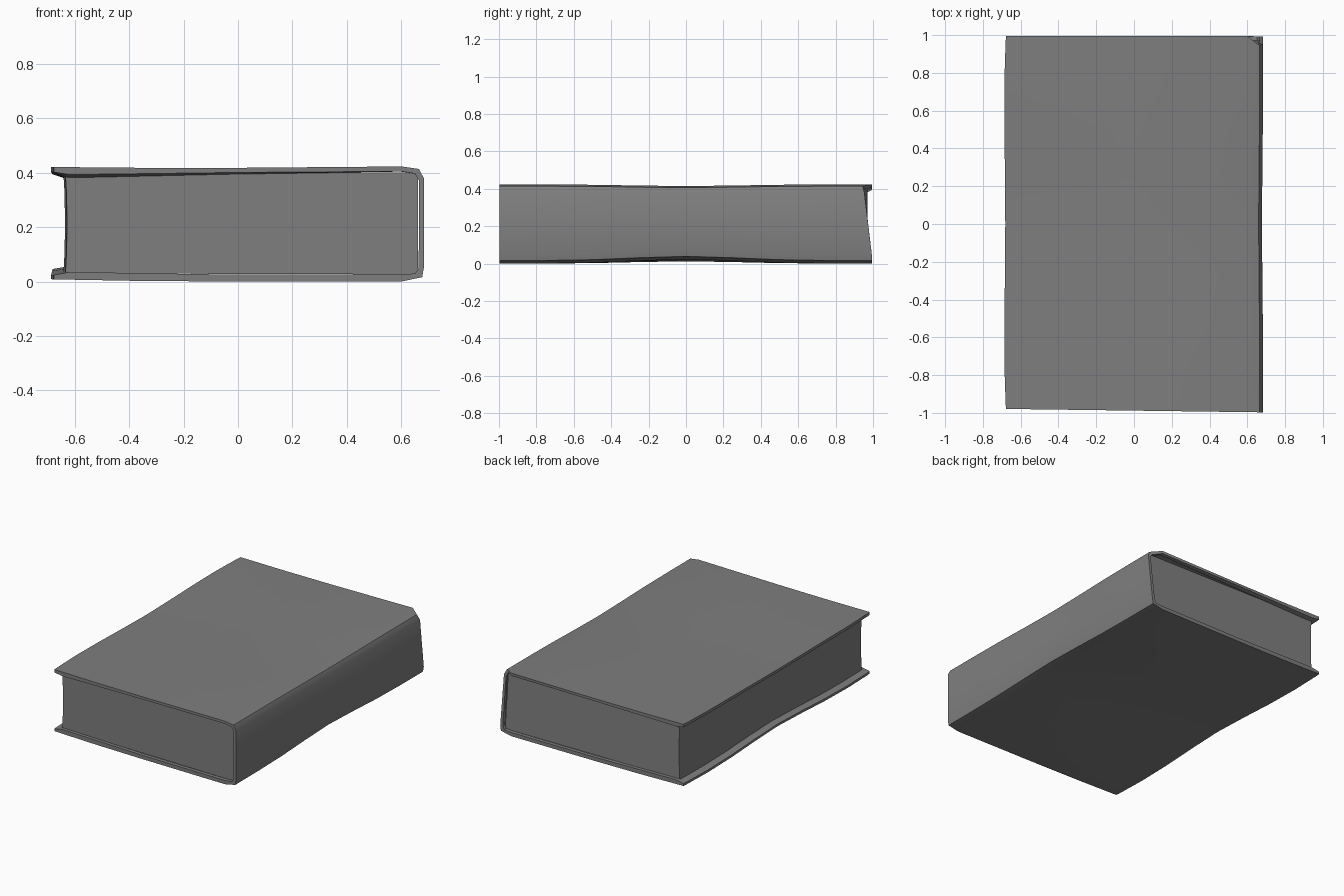
import bpy, bmesh, math

if "Cube" in bpy.data.objects:
    bpy.data.objects.remove(bpy.data.objects["Cube"])

STATIONS = [-1, -0.975, -0.75, -0.5, -0.25, 0, 0.25, 0.5, 0.75, 0.975, 1]

grey = bpy.data.materials.new("dark_grey")
grey.diffuse_color = (0.21, 0.21, 0.21, 1)
grey.use_nodes = True
grey.node_tree.nodes["Principled BSDF"].inputs["Base Color"].default_value = grey.diffuse_color


def warp(x, y, z):
    """Gentle wear: boards bow inward at mid length, edges slightly waisted."""
    bow = math.exp(-(y / 0.4) ** 2)
    t = z / 0.42
    side = 0.5 + 0.5 * abs(x) / 0.68
    z += bow * side * ((1 - t) * 0.024 - t * 0.009)
    x *= 1 - 0.008 * bow
    if x < -0.6:                          # worn fore-edge corners
        x += 0.01 * max(0, abs(y) - 0.9) / 0.1
    if y < 0:                             # front edge runs slightly askew
        y *= 0.988 + 0.009 * x / 0.68
    else:
        if x > 0.64:                      # spine end leans in toward the top
            y -= 0.05 * max(0, y - 0.9) / 0.1 * t * t
        y *= 0.994
    return x, y, z


def make_object(name, bm):
    bmesh.ops.recalc_face_normals(bm, faces=bm.faces)
    mesh = bpy.data.meshes.new(name)
    bm.to_mesh(mesh)
    bm.free()
    mesh.materials.append(grey)
    obj = bpy.data.objects.new(name, mesh)
    bpy.context.collection.objects.link(obj)
    bpy.ops.object.select_all(action='DESELECT')
    obj.select_set(True)
    bpy.context.view_layer.objects.active = obj
    bpy.ops.object.shade_smooth_by_angle(angle=math.radians(50))


def loft(name, profile, length, caps, keep, shift=lambda i, s: 0):
    """Sweep a closed x-z profile along y; keep(i, s) drops hidden strips."""
    bm = bmesh.new()
    rings = [[bm.verts.new(warp(x, s * length, z + shift(i, s)))
              for i, (x, z) in enumerate(profile)] for s in STATIONS]
    n = len(profile)
    for s, (a, b) in enumerate(zip(rings, rings[1:])):
        for i in range(n):
            if keep(i, s):
                j = (i + 1) % n
                bm.faces.new((a[i], a[j], b[j], b[i]))
    for ring in (rings[0], rings[-1]):
        for cap in caps:
            bm.faces.new([ring[i] for i in cap])
    make_object(name, bm)


# Wraparound cover: two boards joined by the spine
outer = [(-.687, .421), (-.35, .418), (0, .418), (.6, .423), (.665, .414),
         (.683, .38), (.683, .05), (.677, .016), (.6, 0), (0, 0),
         (-.35, .002), (-.687, .008)]
inner = [(-.687, .402), (-.63, .393), (0, .401), (.6, .405), (.65, .397),
         (.666, .37), (.664, .05), (.652, .03), (.6, .025), (0, .025),
         (-.63, .035), (-.687, .024)]
k = len(outer)
profile = outer + inner[::-1]
strip = [(i, i + 1, 2 * k - 2 - i, 2 * k - 1 - i) for i in range(k - 1)]


def visible(i, s):
    # the inside of the cover shows only at the rims around the pages
    hidden_inside = k + 1 <= i <= 2 * k - 3
    return not hidden_inside or s in (0, len(STATIONS) - 2)


def rim_slope(i, s):
    # underside of the upper board slopes down to the pages
    x, z = profile[i]
    return -0.012 * (0.7 - x) / 1.3 if i >= k and z > .39 and x > -.65 and abs(s) < 1 else 0


loft("cover", profile, 1, strip, visible, rim_slope)

# Page block, slightly hollow on the fore edge; top, bottom and spine are hidden
pages = [(-.642, .394), (.662, .402), (.662, .026), (-.642, .03),
         (-.638, .1), (-.636, .21), (-.638, .33)]
loft("page_block", pages, 0.977, [tuple(range(len(pages)))], lambda i, s: i >= 3)
